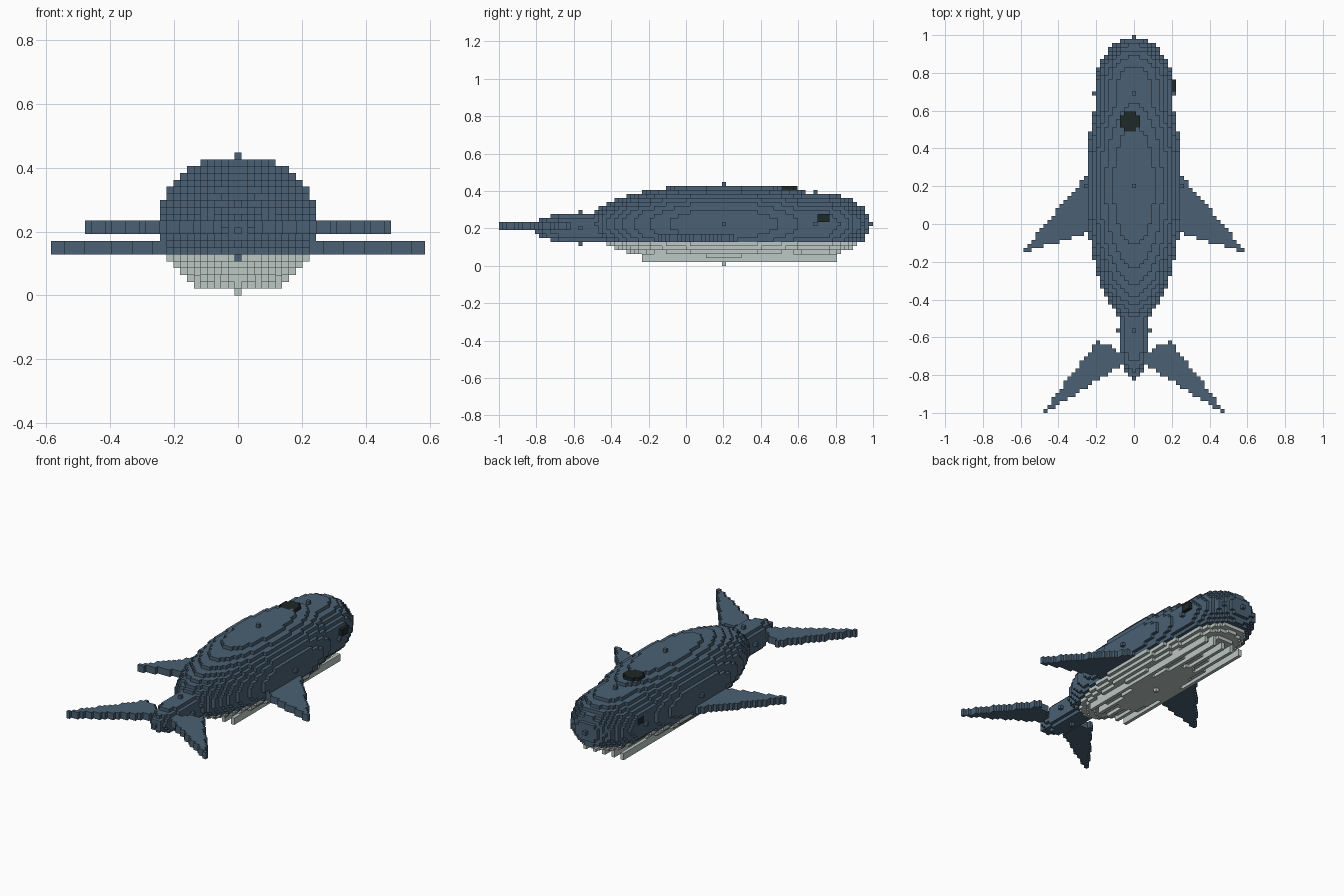
import bpy, bmesh
from mathutils import Vector

cube = bpy.data.objects.get("Cube")
if cube:
    bpy.data.objects.remove(cube, do_unlink=True)

V = 2 / 94          # edge of one block
BELLY_TOP = 5       # highest pale layer


def material(name, rgb):
    m = bpy.data.materials.new(name)
    m.use_nodes = True
    m.diffuse_color = (*rgb, 1)
    bsdf = next(n for n in m.node_tree.nodes if n.type == 'BSDF_PRINCIPLED')
    bsdf.inputs["Base Color"].default_value = (*rgb, 1)
    bsdf.inputs["Roughness"].default_value = 0.9
    return m


BLUE = material("slate blue", (0.070, 0.120, 0.175))
PALE = material("pale belly grey", (0.50, 0.57, 0.54))
DARK = material("near black", (0.014, 0.021, 0.021))


# Block shapes: sets of (i, j, k) cells, i centred on x = 0
def ellipsoid(cy, cz, rx, ry, rz):
    return {(i, cy + j, cz + k)
            for i in range(-rx, rx + 1)
            for j in range(-ry, ry + 1)
            for k in range(-rz, rz + 1)
            if (i / rx) ** 2 + (j / ry) ** 2 + (k / rz) ** 2 <= 1 + 1e-9}


def box(xs, ys, zs):
    return {(i, j, k) for i in xs for j in ys for k in zs}


def mix(points, x):
    """Height of a polyline at x."""
    for (x0, y0), (x1, y1) in zip(points, points[1:]):
        if x0 <= x <= x1:
            return y0 + (y1 - y0) * (x - x0) / (x1 - x0)


def flat_fin(side, upper, lower, zs):
    cells = set()
    for i in range(upper[0][0], upper[-1][0] + 1):
        lo, hi = round(mix(lower, i)), round(mix(upper, i))
        cells |= box([side * i], range(lo, hi + 1), zs)
    return cells


# Body parts; later parts take over cells from earlier ones
parts = [
    ("body", ellipsoid(56, 10, 12, 34, 10), [BLUE, PALE]),
    ("head", ellipsoid(79, 10, 10, 14, 8), [BLUE, PALE]),
    ("throat_ridges", box(range(-6, 7, 3), range(36, 85), (1, 2)), [PALE]),
    ("tail_stem", ellipsoid(20, 9, 4, 12, 4), [BLUE]),
]

# Side fins and tail flukes, mirrored
for side, label in ((1, "left"), (-1, "right")):
    parts.append((label + "_fin", flat_fin(
        side, [(11, 59), (27, 40)], [(11, 45), (27, 40)], (6, 7)), [BLUE]))
    parts.append((label + "_fluke", flat_fin(
        side, [(3, 14), (9, 17), (22, 0)], [(3, 12), (22, 0)], (9, 10)), [BLUE]))

# Eyes and blowhole
parts.append(("left_eye", box((9, 10), range(80, 83), (11, 12)), [DARK]))
parts.append(("right_eye", box((-9,), range(80, 83), (11, 12)), [DARK]))
hole = box(range(-3, 2), range(70, 75), (19,)) - box((-3, 1), (70, 74), (19,))
parts.append(("blowhole", hole, [DARK]))

owner = {}
for name, cells, mats in parts:
    for c in cells:
        owner[c] = name

# The four corners of each block side, in outward winding order
SIDES = []
for axis in range(3):
    for s in (-1, 1):
        n = [0, 0, 0]
        n[axis] = s
        ring = []
        for a, b in ((-1, -1), (1, -1), (1, 1), (-1, 1))[::s]:
            p = [0, 0, 0]
            p[axis], p[(axis + 1) % 3], p[(axis + 2) % 3] = s, a, b
            ring.append(Vector(p) * 0.5)
        SIDES.append((n, ring))


def build(name, mats):
    """Mesh of the exposed block sides belonging to one part."""
    bm = bmesh.new()
    verts = {}
    for c in [c for c, o in owner.items() if o == name]:
        for n, ring in SIDES:
            if (c[0] + n[0], c[1] + n[1], c[2] + n[2]) in owner:
                continue
            corners = []
            for r in ring:
                p = Vector(c) + r
                key = tuple(p)
                if key not in verts:
                    verts[key] = bm.verts.new(
                        (p.x * V, (p.y + 0.5) * V - 1, (p.z + 0.5) * V))
                corners.append(verts[key])
            face = bm.faces.new(corners)
            # Pale underside below a fixed height
            face.material_index = int(len(mats) > 1 and c[2] <= BELLY_TOP)
    mesh = bpy.data.meshes.new(name)
    bm.to_mesh(mesh)
    bm.free()
    for m in mats:
        mesh.materials.append(m)
    bpy.context.scene.collection.objects.link(bpy.data.objects.new(name, mesh))


for name, cells, mats in parts:
    build(name, mats)
